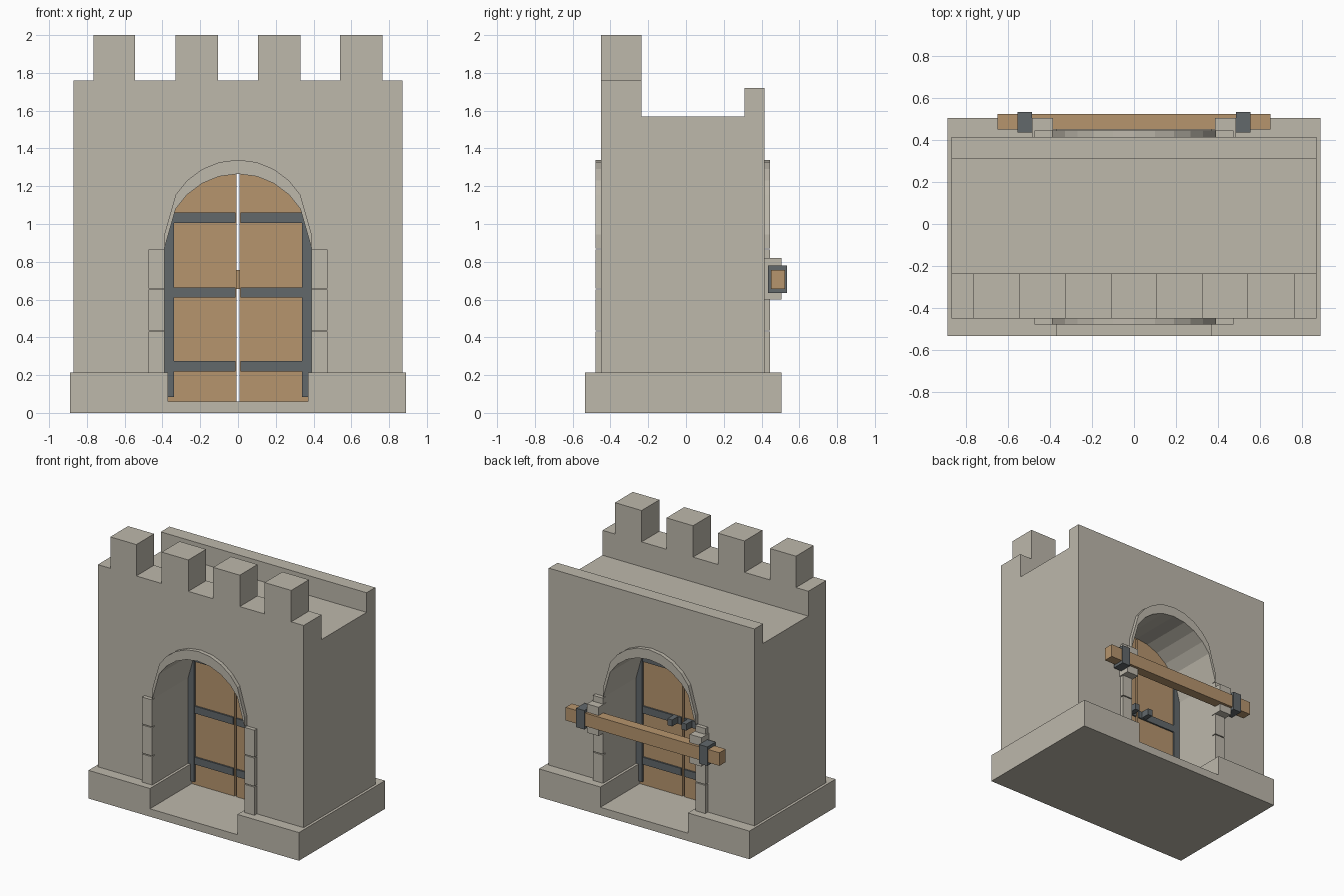
import bpy, bmesh

if "Cube" in bpy.data.objects:
    bpy.data.objects.remove(bpy.data.objects["Cube"])


def material(name, rgb):
    m = bpy.data.materials.new(name)
    m.diffuse_color = (*rgb, 1)
    m.use_nodes = True
    m.node_tree.nodes["Principled BSDF"].inputs["Base Color"].default_value = m.diffuse_color
    return m


STONE = material("stone", (0.51, 0.48, 0.41))
WOOD = material("wood", (0.47, 0.30, 0.155))
IRON = material("iron", (0.122, 0.14, 0.148))


def prism(name, profile, a, b, mat, axis="y"):
    """Extrude a closed 2D profile from a to b: (x, z) along y, or (y, z) along x."""
    bm = bmesh.new()
    place = (lambda p, t: (p[0], t, p[1])) if axis == "y" else (lambda p, t: (t, p[0], p[1]))
    low = [bm.verts.new(place(p, a)) for p in profile]
    high = [bm.verts.new(place(p, b)) for p in profile]
    bm.faces.new(low)
    bm.faces.new(high[::-1])
    n = len(profile)
    for i in range(n):
        j = (i + 1) % n
        bm.faces.new((low[j], low[i], high[i], high[j]))
    bmesh.ops.recalc_face_normals(bm, faces=bm.faces)
    mesh = bpy.data.meshes.new(name)
    bm.to_mesh(mesh)
    bm.free()
    mesh.materials.append(mat)
    obj = bpy.data.objects.new(name, mesh)
    bpy.context.collection.objects.link(obj)
    return obj


def box(name, x0, x1, y0, y1, z0, z1, mat):
    return prism(name, [(x0, z0), (x1, z0), (x1, z1), (x0, z1)], y0, y1, mat)


def cut(target, cutter):
    """Subtract the cutter and discard it."""
    mod = target.modifiers.new("cut", "BOOLEAN")
    mod.operation = "DIFFERENCE"
    mod.solver = "EXACT"
    mod.object = cutter
    bpy.context.view_layer.objects.active = target
    bpy.ops.object.modifier_apply(modifier=mod.name)
    bpy.data.objects.remove(cutter)


# Right half of the arch, from springing to crown, and the full curve
HALF = [(0.39, 0.87), (0.33, 1.08), (0.27, 1.155), (0.19, 1.215), (0.10, 1.252), (0, 1.265)]
ARCH = HALF + [(-x, z) for x, z in HALF[-2::-1]]

# Plinth with a sunken passage floor
prism("plinth", [(-0.89, 0), (0.89, 0), (0.89, 0.215), (0.37, 0.215), (0.37, 0.06),
                 (-0.37, 0.06), (-0.37, 0.215), (-0.89, 0.215)], -0.535, 0.505, STONE)

# Gatehouse body: walkway between two parapets
body = prism("gatehouse_wall", [(-0.45, 0.215), (0.415, 0.215), (0.415, 1.72), (0.31, 1.72),
                                (0.31, 1.57), (-0.235, 1.57), (-0.235, 2.0), (-0.45, 2.0)],
             -0.87, 0.87, STONE, "x")
cut(body, prism("tunnel_cutter", [(-0.39, 0.1), (0.39, 0.1)] + ARCH, -1, 1, STONE))
for x0, x1 in ((-1, -0.765), (-0.545, -0.33), (-0.105, 0.105), (0.33, 0.54), (0.765, 1)):
    cut(body, box("crenel_cutter", x0, x1, -0.6, -0.1, 1.76, 2.2, STONE))

# Arch trim and corner stones on both faces
trim = [(x, z + 0.075) for x, z in ARCH] + ARCH[::-1]
for side, y0, y1 in (("front", -0.48, -0.45), ("back", 0.415, 0.445)):
    prism(side + "_arch_trim", trim, y0, y1, STONE)
    for s in (-1, 1):
        for z0, z1 in ((0.215, 0.43), (0.437, 0.652), (0.659, 0.865)):
            xs = sorted((s * 0.39, s * 0.475))
            box(side + "_corner_stone", *xs, y0, y1, z0, z1, STONE)

for s in (-1, 1):
    def mirrored(points):
        return [(s * x, z) for x, z in points]

    def side_box(name, x0, x1, *rest):
        return box(name, *sorted((s * x0, s * x1)), *rest)

    # Door leaf following the arch
    prism("door_leaf", mirrored([(0.007, 0.06), (0.37, 0.06), (0.37, 0.94)] + HALF[1:-1]
                                + [(0.007, 1.264)]), -0.03, 0.03, WOOD)

    # Iron post and straps wrapping the leaf
    prism("door_post", mirrored([(0.34, 0.085), (0.372, 0.085), (0.372, 0.215), (0.39, 0.215),
                                 (0.39, 0.87), (0.34, 1.06)]), -0.045, 0.045, IRON)
    for z in (0.22, 0.61, 1.005):
        side_box("door_strap", 0.012, 0.34, -0.042, 0.042, z, z + 0.055, IRON)
    side_box("door_latch", 0.04, 0.08, 0.04, 0.11, 0.615, 0.665, IRON)

    # Stone corbel and iron band carrying the bar
    side_box("bar_corbel", 0.385, 0.485, 0.415, 0.505, 0.6, 0.82, STONE)
    side_box("bar_band", 0.485, 0.555, 0.435, 0.535, 0.635, 0.78, IRON)

# Barring beam
box("barring_beam", -0.65, 0.65, 0.45, 0.525, 0.657, 0.757, WOOD)
